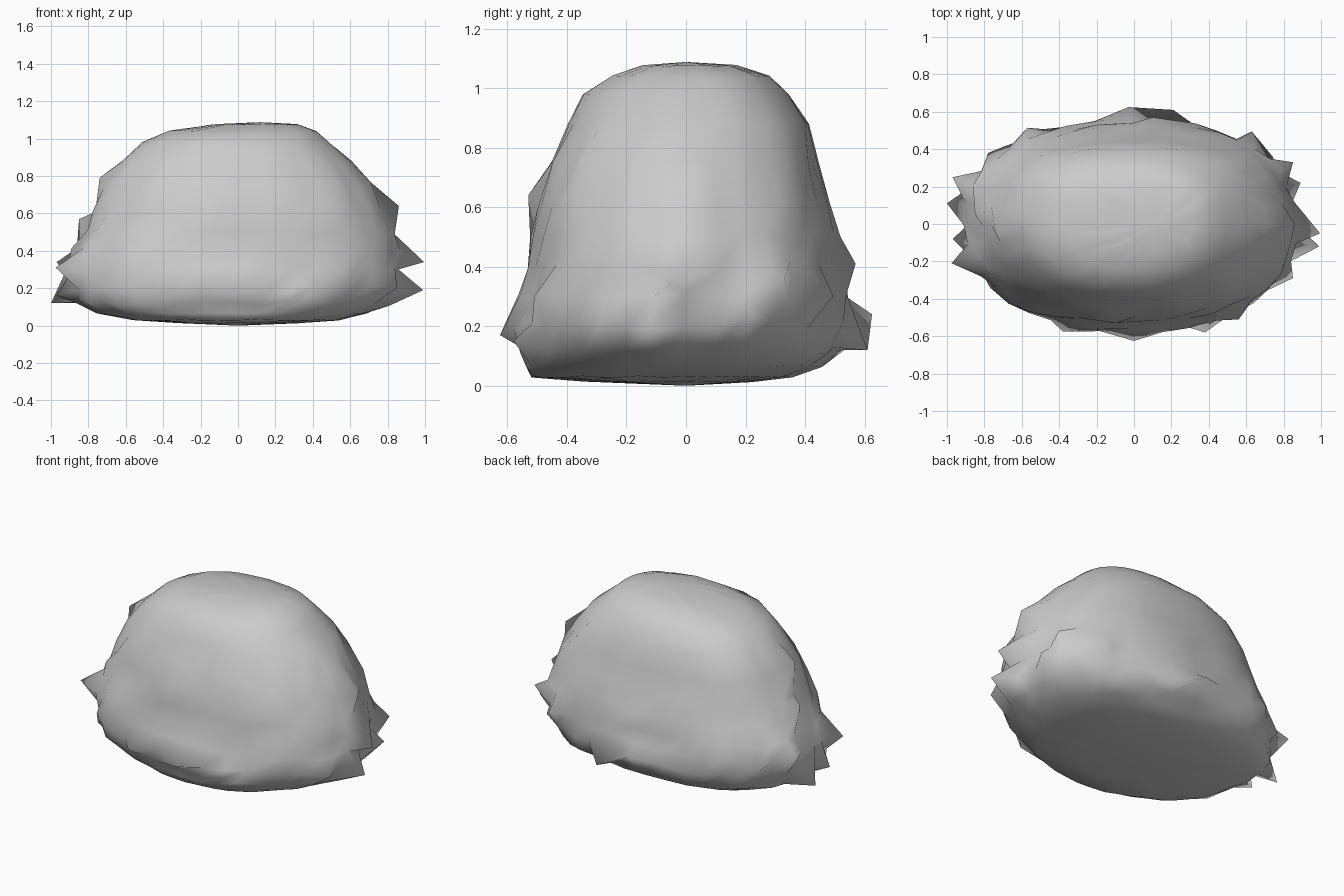
import bpy, bmesh, math, random
from mathutils import Vector

random.seed(7)
SEG = 40

# Cross-sections: height, left, right, front, back extents
rings = [
    (0.015, -0.32, 0.32, -0.34, 0.22),
    (0.03, -0.56, 0.54, -0.52, 0.36),
    (0.065, -0.76, 0.69, -0.54, 0.46),
    (0.12, -0.87, 0.81, -0.56, 0.53),
    (0.20, -0.905, 0.875, -0.575, 0.555),
    (0.30, -0.905, 0.87, -0.56, 0.55),
    (0.40, -0.88, 0.86, -0.54, 0.535),
    (0.50, -0.825, 0.835, -0.525, 0.515),
    (0.61, -0.77, 0.79, -0.50, 0.485),
    (0.75, -0.715, 0.71, -0.46, 0.445),
    (0.88, -0.62, 0.605, -0.395, 0.415),
    (0.98, -0.51, 0.49, -0.345, 0.345),
    (1.04, -0.37, 0.42, -0.25, 0.28),
    (1.075, -0.14, 0.32, -0.15, 0.17),
]


def power(v, p):
    return math.copysign(abs(v) ** p, v)


# Rock body: lofted rounded sections with uneven sides
bm = bmesh.new()
loops = []
for z, x0, x1, y0, y1 in rings:
    cx, cy = (x0 + x1) / 2, (y0 + y1) / 2
    rough = 0.025 if 0.1 < z < 0.8 else 0.005
    loop = []
    for i in range(SEG):
        a = 2 * math.pi * i / SEG
        p = 2 / 2.45 if math.sin(a) > 0 else 2 / 2.2
        k = 1 + random.uniform(-rough, rough * 0.8)
        x = cx + (x1 - x0) / 2 * power(math.cos(a), p) * k
        y = cy + (y1 - y0) / 2 * power(math.sin(a), p) * k
        jz = random.uniform(-rough, rough) * 0.6
        loop.append(bm.verts.new((x, y, z + jz)))
    loops.append(loop)
for lo, hi in zip(loops, loops[1:]):
    for i in range(SEG):
        j = (i + 1) % SEG
        bm.faces.new((lo[i], lo[j], hi[j], hi[i]))

# Shallow rounded underside and crown
bottom = bm.verts.new((0, 0, 0.0))
top = bm.verts.new((0.12, 0, 1.088))
for i in range(SEG):
    j = (i + 1) % SEG
    bm.faces.new((bottom, loops[0][j], loops[0][i]))
    bm.faces.new((top, loops[-1][i], loops[-1][j]))

# Jagged points: pull the nearest surface vertex out to each tip
tips = [
    (0.995, -0.05, 0.34), (0.99, -0.12, 0.19), (0.86, 0.0, 0.64),
    (0.85, 0.33, 0.36), (0.89, 0.22, 0.25), (-1.0, 0.11, 0.12),
    (-0.975, -0.21, 0.31), (-0.97, 0.25, 0.34), (-0.97, -0.08, 0.16),
    (-0.85, 0.05, 0.57), (-0.74, -0.05, 0.79), (-0.77, -0.34, 0.2),
    (0.0, -0.625, 0.17), (-0.38, -0.575, 0.16), (0.38, -0.58, 0.15),
    (0.56, -0.51, 0.3), (0.85, -0.29, 0.2), (-0.03, 0.625, 0.24),
    (0.21, 0.61, 0.12), (-0.57, 0.515, 0.3), (0.63, 0.495, 0.3),
    (-0.1, -0.53, 0.64), (0.1, 0.57, 0.41), (-0.78, 0.38, 0.25),
]
used = set()
for tip in tips:
    t = Vector(tip)
    v = min((v for v in bm.verts if v not in used), key=lambda v: (v.co - t).length)
    used.add(v)
    v.co = t

bmesh.ops.recalc_face_normals(bm, faces=bm.faces)
for f in bm.faces:
    f.smooth = True
mesh = bpy.data.meshes.new("rock")
bm.to_mesh(mesh)
bm.free()
rock = bpy.data.objects.new("rock", mesh)
bpy.context.collection.objects.link(rock)
